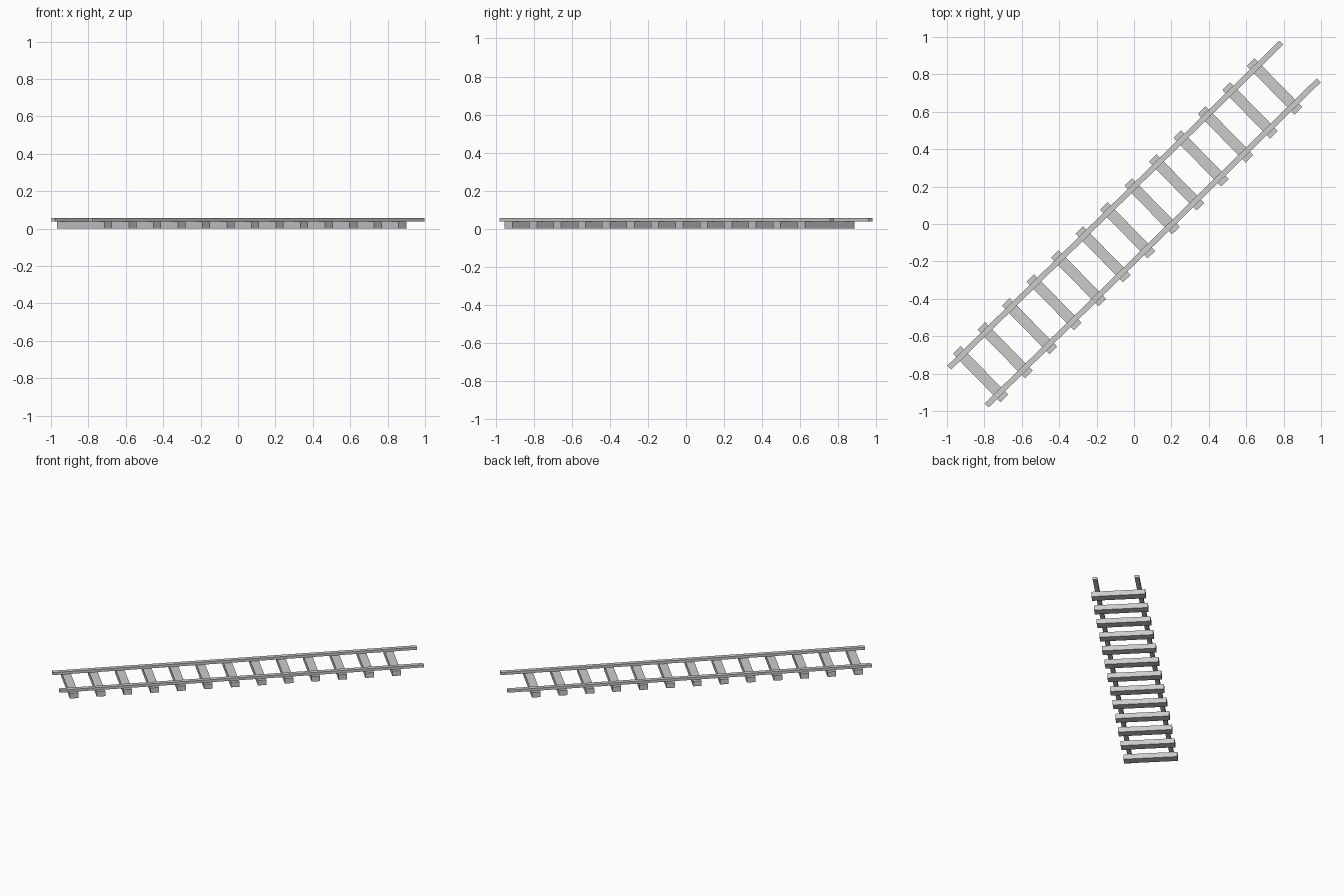
import bpy
from math import radians
from mathutils import Matrix

if "Cube" in bpy.data.objects:
    bpy.data.objects.remove(bpy.data.objects["Cube"])

TURN = Matrix.Rotation(radians(44.38), 4, 'Z')  # the track runs diagonally


def box(name, center, size):
    bpy.ops.mesh.primitive_cube_add(size=1)
    ob = bpy.context.object
    ob.name = name
    ob.data.transform(TURN @ Matrix.Translation(center) @ Matrix.Diagonal((*size, 1)))
    return ob


# Two long thin rails
for side, label in ((1, "left"), (-1, "right")):
    box(f"rail_{label}", (0, side * 0.142, 0.0465), (2.484, 0.03, 0.019))

# Thirteen evenly spaced sleepers under the rails
for i in range(13):
    box(f"sleeper_{i + 1}", (-1.148 + i * 0.1833, 0, 0.0185), (0.058, 0.364, 0.037))
